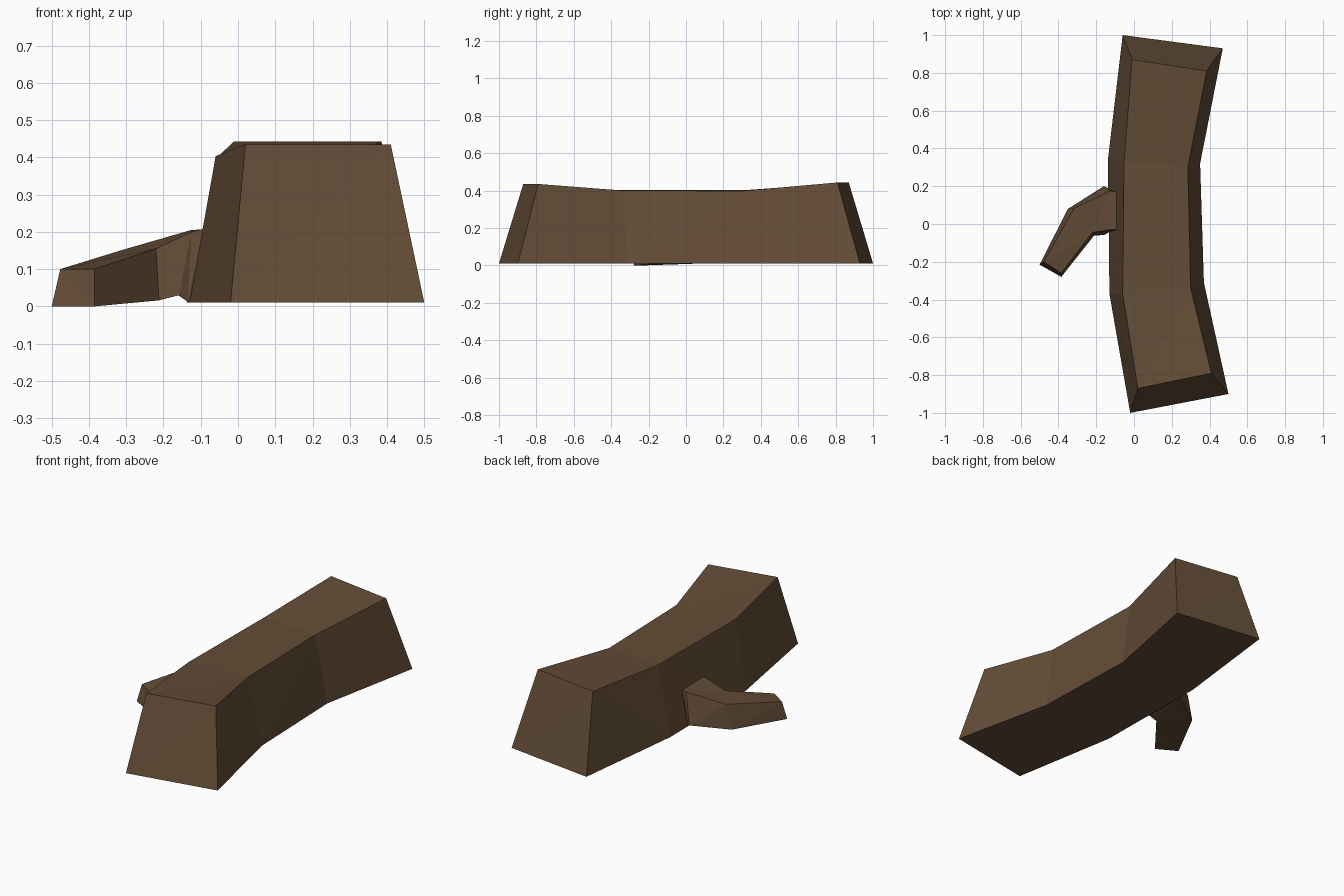
import bpy
import bmesh

if "Cube" in bpy.data.objects:
    bpy.data.objects.remove(bpy.data.objects["Cube"], do_unlink=True)

# Bark colour
bark = bpy.data.materials.new("bark brown")
bark.use_nodes = True
bark.diffuse_color = (0.127, 0.074, 0.038, 1)
bsdf = bark.node_tree.nodes["Principled BSDF"]
bsdf.inputs["Base Color"].default_value = bark.diffuse_color
bsdf.inputs["Roughness"].default_value = 0.9


def loft(name, sections):
    """Skin a run of four-cornered sections and cap both ends."""
    bm = bmesh.new()
    rings = [[bm.verts.new(p) for p in s] for s in sections]
    for a, b in zip(rings, rings[1:]):
        for i in range(4):
            j = (i + 1) % 4
            bm.faces.new((a[i], a[j], b[j], b[i]))
    bm.faces.new(rings[0])
    bm.faces.new(rings[-1])
    # Split the twisted sides into flat facets
    bmesh.ops.triangulate(bm, faces=[f for f in bm.faces if abs(f.normal.z) < 0.9])
    bmesh.ops.recalc_face_normals(bm, faces=bm.faces)
    mesh = bpy.data.meshes.new(name)
    bm.to_mesh(mesh)
    bm.free()
    mesh.materials.append(bark)
    obj = bpy.data.objects.new(name, mesh)
    bpy.context.collection.objects.link(obj)
    return obj


# Bent trunk, front to back: bottom right, bottom left, top left, top right
base = 0.01
loft("log_trunk", [
    [(-0.02, -1.0, base), (0.5, -0.9, base), (0.41, -0.79, 0.435), (0.02, -0.87, 0.435)],
    [(-0.13, -0.37, base), (0.37, -0.31, base), (0.3, -0.34, 0.4), (-0.06, -0.37, 0.403)],
    [(-0.138, 0.34, base), (0.35, 0.32, base), (0.285, 0.3, 0.398), (-0.053, 0.33, 0.403)],
    [(-0.06, 1.0, base), (0.47, 0.93, base), (0.385, 0.81, 0.443), (-0.01, 0.87, 0.443)],
])

# Stubby branch, from inside the trunk to its tip
loft("side_branch", [
    [(-0.08, -0.04, 0.012), (-0.08, 0.18, 0.012), (-0.08, 0.17, 0.207), (-0.08, -0.03, 0.207)],
    [(-0.135, -0.045, 0.012), (-0.135, 0.18, 0.012), (-0.1, 0.17, 0.206), (-0.1, -0.03, 0.206)],
    [(-0.158, -0.058, 0.03), (-0.16, 0.2, 0.03), (-0.125, 0.175, 0.205), (-0.125, -0.03, 0.2)],
    [(-0.212, -0.062, 0.016), (-0.35, 0.08, 0.01), (-0.315, 0.085, 0.15), (-0.22, -0.045, 0.155)],
    [(-0.385, -0.28, 0), (-0.5, -0.215, 0), (-0.477, -0.2, 0.1), (-0.385, -0.26, 0.1)],
])
